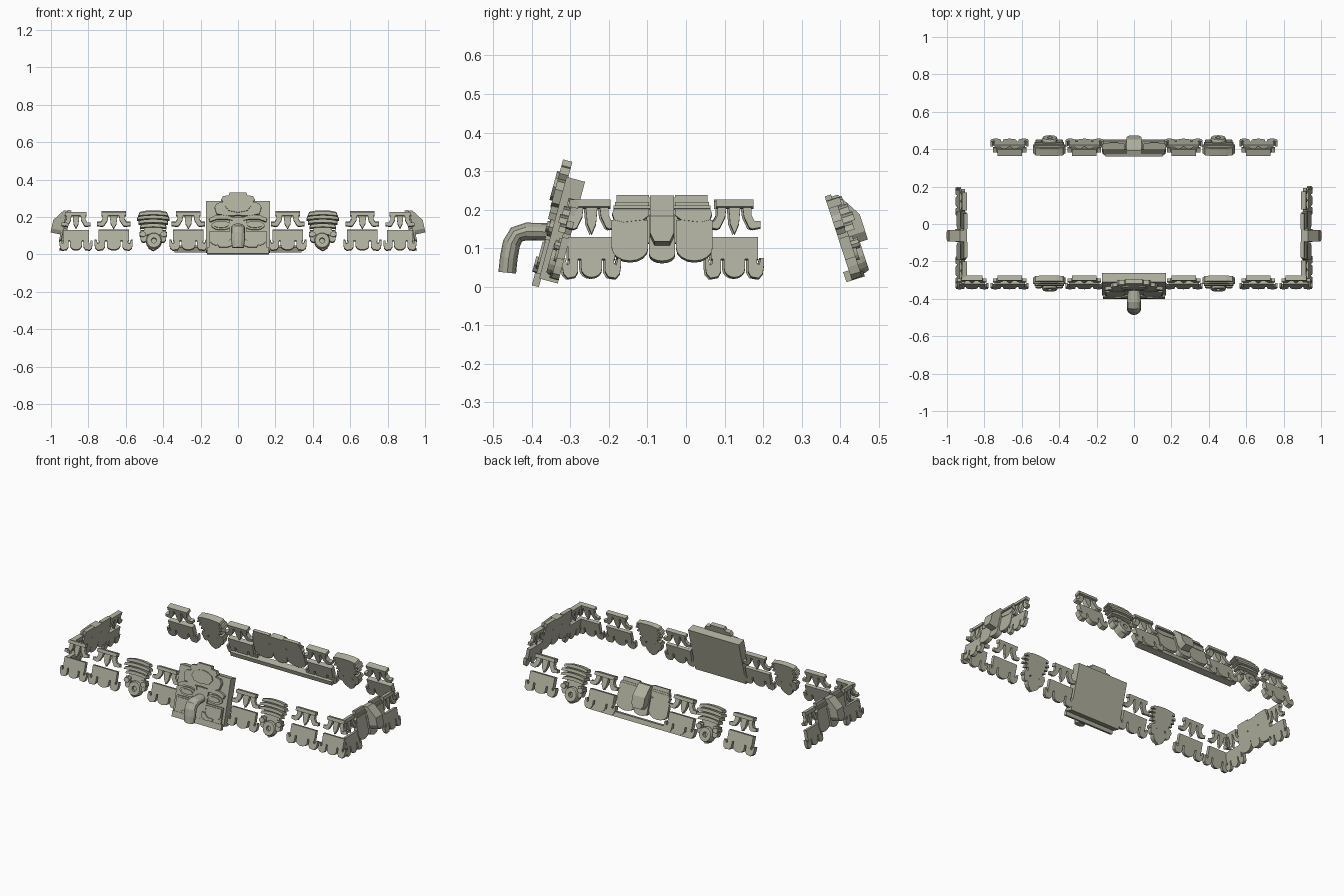
import bpy, bmesh, math
from mathutils import Vector, Matrix

if "Cube" in bpy.data.objects:
    bpy.data.objects.remove(bpy.data.objects["Cube"])

stone = bpy.data.materials.new("weathered stone")
stone.diffuse_color = (0.43, 0.43, 0.345, 1)
stone.use_nodes = True
stone.node_tree.nodes["Principled BSDF"].inputs["Base Color"].default_value = stone.diffuse_color


def finish(name, bm):
    bmesh.ops.recalc_face_normals(bm, faces=bm.faces)
    me = bpy.data.meshes.new(name)
    bm.to_mesh(me)
    bm.free()
    me.materials.append(stone)
    ob = bpy.data.objects.new(name, me)
    bpy.context.collection.objects.link(ob)


def wall(U, out, origin, deg):
    """Leaning wall frame: u along the wall, v up the slope (v = height), w outward."""
    U, out, Z = Vector(U), Vector(out), Vector((0, 0, 1))
    a = math.radians(deg)
    V = Z - out * math.tan(a)
    N = out * math.cos(a) + Z * math.sin(a)
    M = Matrix((U, V, N)).transposed().to_4x4()
    M.translation = Vector(origin)
    return M


def carve(name, M, plates, c=0.0, s=1.0, d=1.0):
    """One object made of extruded outlines (points, w0, w1); w1 may depend on v."""
    bm = bmesh.new()
    for pts, w0, w1 in plates:
        f = w1 if callable(w1) else (lambda v, k=w1: k)
        lo = [bm.verts.new(M @ Vector((c + s * u, v, d * w0))) for u, v in pts]
        hi = [bm.verts.new(M @ Vector((c + s * u, v, d * f(v)))) for u, v in pts]
        n = len(pts)
        bm.faces.new(lo[::-1])
        bm.faces.new(hi)
        for i in range(n):
            j = (i + 1) % n
            bm.faces.new((lo[i], lo[j], hi[j], hi[i]))
    finish(name, bm)


def rect(u0, u1, v0, v1):
    return [(u0, v0), (u1, v0), (u1, v1), (u0, v1)]


def lobe(u0, u1, v0, v1, r, n=8):
    """Tongue with a rounded lower end of height r."""
    m, h = (u0 + u1) / 2, (u1 - u0) / 2
    arc = [(m - h * math.cos(math.pi * i / n), v0 + r - r * math.sin(math.pi * i / n))
           for i in range(n + 1)]
    return arc + [(u1, v1), (u0, v1)]


def oval(u, v, a, b, n=14):
    return [(u + a * math.cos(2 * math.pi * i / n), v + b * math.sin(2 * math.pi * i / n))
            for i in range(n)]


def both(plates):
    """Plates plus their mirror images."""
    return plates + [([(-u, v) for u, v in p[::-1]], a, b) for p, a, b in plates]


def whole(half):
    """Symmetric outline from its right half, listed top to bottom."""
    return half + [(-u, v) for u, v in half[::-1] if u > 0]


# repeated scroll unit (half width 1)
UNIT = [
    (rect(-.64, .64, .202, .221), 0, .026),
    ([(-.2, .204), (-.15, .16), (0, .133), (.15, .16), (.2, .204)], 0, .017),
    (rect(-.8, .8, .068, .124), 0, .02),
    (lobe(-.36, .36, .02, .072, .025), 0, .02),
] + both([
    ([(.28, .204), (.32, .178), (.5, .15), (.6, .146), (.88, .15), (.88, .167),
      (.68, .167), (.58, .182), (.58, .204)], 0, .018),
    ([(.46, .07), (.46, .036), (.56, .022), (.82, .018), (.96, .03), (1, .05), (1, .07),
      (.9, .07), (.84, .052), (.76, .056), (.76, .07)], 0, .02),
])


def arch(a, v, h):
    top = [(a, v), (a * .93, v + h * .8), (a * .5, v + h * 1.15), (0, v + h * 1.25)]
    low = [(0, v + h * .3), (a * .5, v + h * .2)]
    return top + [(-u, w) for u, w in top[2::-1]] + [(-u, w) for u, w in low[::-1]] + low[1:]


# medallion: stacked arched bars, curls and a drilled disc
MEDAL = [
    (arch(.078, .2, .018), 0, .03),
    (arch(.086, .178, .018), 0, .036),
    (arch(.08, .156, .018), 0, .04),
    (arch(.07, .134, .018), 0, .034),
    (rect(-.06, .06, .135, .21), 0, .018),
    (rect(-.05, .05, .1, .14), 0, .02),
    ([(-.025, .03), (0, .016), (.025, .03)], 0, .025),
] + both([(lobe(.034, .068, .06, .12, .02), 0, .026),
          (oval(.056, .1, .018, .014, 10), 0, .034)])


def ring(name, M, c, v, r0, r1, w, n=16):
    bm = bmesh.new()
    prof = [(r1, 0), (r1, w * .8), (r1 * .9, w), (r0, w), (r0, w * .5)]
    rows = [[bm.verts.new(M @ Vector((c + r * math.cos(2 * math.pi * i / n),
             v + r * math.sin(2 * math.pi * i / n), k))) for i in range(n)] for r, k in prof]
    for a, b in zip(rows, rows[1:]):
        for i in range(n):
            j = (i + 1) % n
            bm.faces.new((a[i], a[j], b[j], b[i]))
    bm.faces.new(rows[0][::-1])
    bm.faces.new(rows[-1])
    finish(name, bm)


# small mask with blocky eyes, three jaw lobes and a wedge nose
MASK = both([
    ([(.034, .18), (.05, .168), (.1, .162), (.124, .168), (.13, .185), (.122, .2),
      (.122, .214), (.034, .214)], 0, .026),
    (rect(.034, .118, .2, .234), 0, .02),
    (rect(.03, .126, .196, .204), 0, .031),
    ([(.04, .17)] + lobe(.036, .131, .062, .155, .035) + [(.11, .17)], 0, .024),
]) + [
    (lobe(-.034, .034, .06, .18, .02), 0, .032),
    (rect(-.04, .04, .11, .228), 0, .018),
    ([(-.031, .165), (.031, .165), (.031, .228), (-.031, .228)], 0,
     lambda v: .04 + (.228 - v) * .72),
    ([(-.02, .1), (.02, .1), (.031, .122), (.031, .165), (-.031, .165), (-.031, .122)], 0, .085),
]
MASK[3:4] = [(lobe(.036, .131, .062, .168, .035), 0, .024)]
MASK[7:8] = [(lobe(-.131, -.036, .062, .168, .035), 0, .024)]

front = wall((1, 0, 0), (0, -1, 0), (0, -.335, 0), 15)
back = wall((-1, 0, 0), (0, 1, 0), (0, .436, 0), 18)
right = wall((0, 1, 0), (1, 0, 0), (.94, -.062, 0), 12)
left = wall((0, -1, 0), (-1, 0, 0), (-.94, -.062, 0), 12)

# front and back friezes
for sgn in (-1, 1):
    for wname, M, d in (("front", front, 1), ("back", back, 1.4)):
        for x in (.265, .665):
            carve(wname + "_scroll_unit", M, UNIT, sgn * x, .102, d)
        carve(wname + "_medallion", M, MEDAL, sgn * .453, 1, d)
        ring(wname + "_medallion_disc", M, sgn * .45, .066, .014, .042, .036 * d)
    carve("front_corner_unit", front, UNIT, sgn * .866, .088)

# side friezes
for wname, M in (("right", right), ("left", left)):
    for u in (-.183, .188):
        carve(wname + "_scroll_unit", M, UNIT, u, .076)
    carve(wname + "_mask", M, MASK)

# back mask and the plank under it
carve("back_mask", back, MASK, 0, 1.3, .85)
carve("back_plank", back, [(rect(-.34, .34, .016, .042), -.015, .022)])

# large front mask: backing block, crest, face layers
carve("mask_block", front, [(rect(-.17, .17, .008, .272), 0, .05)])
carve("mask_crest", front, [
    (whole([(0, .312), (.045, .312), (.05, .297), (.08, .294), (.09, .276), (.08, .262),
            (.112, .256), (.125, .235), (.115, .2), (.06, .188), (0, .192)]), .045, .07),
    (whole([(0, .28), (.03, .276), (.06, .262), (.07, .24), (.05, .215), (0, .205)]), .06, .077),
])
carve("mask_face", front, [
    (rect(-.165, .165, -.013, .02), .045, .064),
    (rect(-.045, .045, .02, .185), .045, .062),
] + both([
    ([(.03, .165), (.06, .172), (.11, .172), (.15, .158), (.155, .175), (.12, .192),
      (.06, .194), (.03, .182)], .045, .068),
    (rect(.045, .155, .015, .108), .045, .06),
    (lobe(.05, .15, .03, .1, .03), .05, .066),
    ([(.03, .03), (.06, .02), (.1, .022), (.11, .036), (.07, .038), (.045, .06), (.03, .06)],
     .05, .072),
]))
carve("mask_eyes", front, both([
    (oval(.09, .14, .052, .024), .045, .06),
    (oval(.09, .14, .038, .014), .055, .067),
]))

# hooked nose of the front mask
bm = bmesh.new()
path = [(-.345, .142), (-.415, .143), (-.44, .135), (-.453, .112), (-.46, .075), (-.464, .036)]
n, rows = 12, []
for i, (y, z) in enumerate(path):
    p, q = path[max(i - 1, 0)], path[min(i + 1, len(path) - 1)]
    t = Vector((0, q[0] - p[0], q[1] - p[1])).normalized()
    side = t.cross(Vector((1, 0, 0)))
    wide = .031 if i in (0, len(path) - 1) else .037
    rows.append([bm.verts.new(Vector((wide * math.cos(k * math.tau / n), y, z))
                 + side * .023 * math.sin(k * math.tau / n)) for k in range(n)])
for a, b in zip(rows, rows[1:]):
    for k in range(n):
        j = (k + 1) % n
        bm.faces.new((a[k], a[j], b[j], b[k]))
bm.faces.new(rows[0])
bm.faces.new(rows[-1])
finish("mask_nose", bm)
